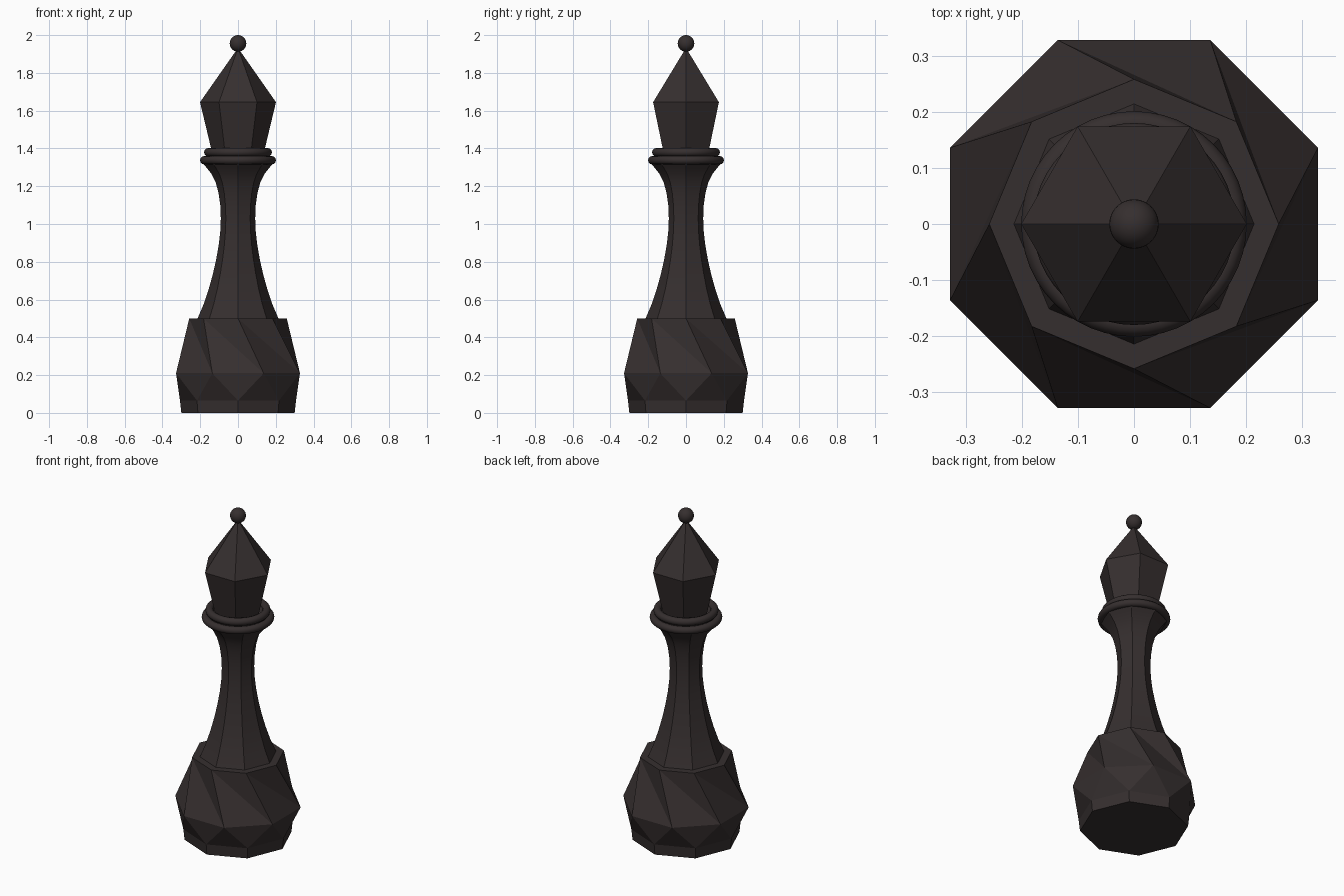
import bpy, bmesh, math

if "Cube" in bpy.data.objects:
    bpy.data.objects.remove(bpy.data.objects["Cube"])

dark_wood = bpy.data.materials.new("dark_brown")
dark_wood.diffuse_color = (0.036, 0.028, 0.028, 1)
dark_wood.use_nodes = True
dark_wood.node_tree.nodes["Principled BSDF"].inputs["Base Color"].default_value = dark_wood.diffuse_color


def ring(bm, sides, radius, z, turn=0.0):
    """Ring of vertices; turn is measured in fractions of one side."""
    step = 2 * math.pi / sides
    return [bm.verts.new((radius * math.cos((i + turn) * step),
                          radius * math.sin((i + turn) * step), z))
            for i in range(sides)]


def bridge(bm, a, b):
    n = len(a)
    for i in range(n):
        j = (i + 1) % n
        bm.faces.new((a[i], a[j], b[j], b[i]))


def finish(bm, name, smooth_angle=None):
    bmesh.ops.recalc_face_normals(bm, faces=bm.faces)
    mesh = bpy.data.meshes.new(name)
    bm.to_mesh(mesh)
    bm.free()
    obj = bpy.data.objects.new(name, mesh)
    bpy.context.collection.objects.link(obj)
    dress(obj, smooth_angle)


def dress(obj, smooth_angle=None):
    obj.data.materials.append(dark_wood)
    if smooth_angle:
        bpy.ops.object.select_all(action='DESELECT')
        obj.select_set(True)
        bpy.context.view_layer.objects.active = obj
        bpy.ops.object.shade_smooth_by_angle(angle=math.radians(smooth_angle))


# Faceted base: octagon rings, the wide one turned half a side
bm = bmesh.new()
foot = ring(bm, 8, 0.30, 0)
low = ring(bm, 8, 0.307, 0.065)
wide = ring(bm, 8, 0.355, 0.21, 0.5)
top = ring(bm, 8, 0.258, 0.50)
bm.faces.new(foot)
bm.faces.new(top)
bridge(bm, foot, low)
for i in range(8):
    j, k = (i + 1) % 8, (i + 2) % 8
    # zigzag triangles below the widest ring
    bm.faces.new((low[i], low[j], wide[i]))
    bm.faces.new((low[j], wide[j], wide[i]))
    # twisted triangles above it
    bm.faces.new((wide[i], wide[j], top[i]))
    bm.faces.new((top[i], wide[j], top[j]))
finish(bm, "base")

# Waisted eight-sided stem
stem_profile = [(0.214, 0.50), (0.182, 0.575), (0.155, 0.655), (0.133, 0.735),
                (0.116, 0.81), (0.102, 0.89), (0.094, 0.96), (0.091, 1.03),
                (0.094, 1.10), (0.103, 1.165), (0.118, 1.22), (0.14, 1.265),
                (0.168, 1.30), (0.19, 1.325), (0.19, 1.34)]
bm = bmesh.new()
rings = [ring(bm, 8, r, z) for r, z in stem_profile]
for a, b in zip(rings, rings[1:]):
    bridge(bm, a, b)
bm.faces.new(rings[0])
bm.faces.new(rings[-1])
finish(bm, "stem", 30)

# Two round collars
for name, outer, z in (("lower_collar", 0.201, 1.338), ("upper_collar", 0.18, 1.38)):
    tube = 0.022
    bpy.ops.mesh.primitive_torus_add(major_radius=outer - tube, minor_radius=tube,
                                     major_segments=48, minor_segments=12,
                                     location=(0, 0, z))
    bpy.context.object.name = name
    dress(bpy.context.object, 40)

# Disc that closes the collars
bpy.ops.mesh.primitive_cylinder_add(vertices=48, radius=0.16, depth=0.04,
                                    location=(0, 0, 1.36))
bpy.context.object.name = "collar_disc"
dress(bpy.context.object, 40)

# Six-sided head, widening and then rising to a point
bm = bmesh.new()
neck = ring(bm, 6, 0.134, 1.365)
brow = ring(bm, 6, 0.201, 1.645)
tip = ring(bm, 6, 0.005, 1.925)
bridge(bm, neck, brow)
bridge(bm, brow, tip)
bm.faces.new(neck)
bm.faces.new(tip)
finish(bm, "head")

# Ball on the tip
bpy.ops.mesh.primitive_uv_sphere_add(segments=32, ring_count=16, radius=0.044,
                                     location=(0, 0, 1.956))
bpy.context.object.name = "ball"
dress(bpy.context.object, 40)
